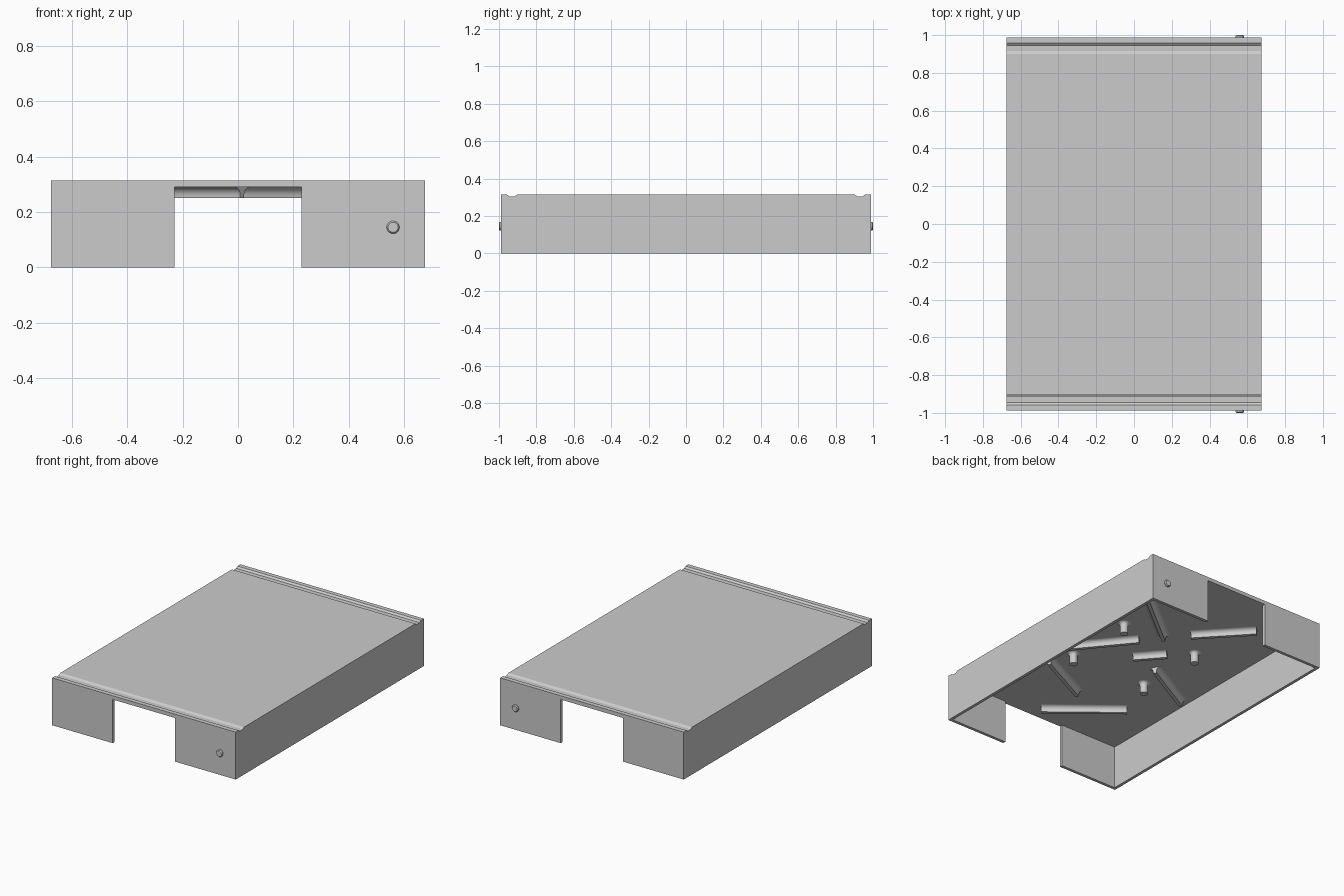
import bpy, bmesh
from math import sin, cos, pi, atan2, hypot, radians
from mathutils import Matrix, Vector

cube = bpy.data.objects.get("Cube")
if cube:
    bpy.data.objects.remove(cube, do_unlink=True)

grey = bpy.data.materials.new("plain_grey")
grey.use_nodes = True
grey.diffuse_color = (0.6, 0.6, 0.6, 1)
for node in grey.node_tree.nodes:
    if node.type == "BSDF_PRINCIPLED":
        node.inputs["Base Color"].default_value = grey.diffuse_color

HX, HY, TOP = 0.675, 0.988, 0.315     # outer half sizes and height
CEIL, WALL, GAP = 0.29, 0.02, 0.23    # underside of roof, wall, half opening


def finish(name, bm, matrix=Matrix()):
    bmesh.ops.recalc_face_normals(bm, faces=bm.faces)
    mesh = bpy.data.meshes.new(name)
    bm.to_mesh(mesh)
    bm.free()
    mesh.materials.append(grey)
    obj = bpy.data.objects.new(name, mesh)
    obj.matrix_world = matrix
    bpy.context.collection.objects.link(obj)
    return obj


def prism(name, points, direction, matrix=Matrix()):
    bm = bmesh.new()
    face = bm.faces.new([bm.verts.new(p) for p in points])
    new = bmesh.ops.extrude_face_region(bm, geom=[face])["geom"]
    verts = [g for g in new if isinstance(g, bmesh.types.BMVert)]
    bmesh.ops.translate(bm, vec=Vector(direction), verts=verts)
    return finish(name, bm, matrix)


def lathe(name, profile, matrix, steps=32):
    bm = bmesh.new()
    verts = [bm.verts.new((r, 0, z)) for r, z in profile]
    edges = [bm.edges.new(pair) for pair in zip(verts, verts[1:])]
    bmesh.ops.spin(bm, geom=verts + edges, axis=(0, 0, 1), cent=(0, 0, 0),
                   angle=2 * pi, steps=steps)
    bmesh.ops.remove_doubles(bm, verts=bm.verts, dist=0.0001)
    return finish(name, bm, matrix)


def smooth(obj):
    bpy.ops.object.select_all(action="DESELECT")
    obj.select_set(True)
    bpy.context.view_layer.objects.active = obj
    bpy.ops.object.shade_smooth_by_angle(angle=radians(35))


# Cover: side profile with a shallow groove near each end
groove = [(0.90, TOP), (0.915, TOP - 0.01), (0.945, TOP - 0.01), (0.958, TOP)]
half = groove + [(HY, TOP), (HY, 0)]
outline = half + [(-y, z) for y, z in reversed(half)]
cover = prism("cover", [(-HX, y, z) for y, z in outline], (2 * HX, 0, 0))

# Hollow the cover and open a notch in both end walls
ix, iy, out = HX - WALL, HY - WALL, HY + 0.1
quarter = [(ix, iy), (GAP, iy), (GAP, out)]
plan = quarter + [(-x, y) for x, y in reversed(quarter)]
plan += [(-x, -y) for x, y in plan]
cutter = prism("cavity_cutter", [(x, y, -0.1) for x, y in plan], (0, 0, CEIL + 0.1))
cutter.hide_render = True
mod = cover.modifiers.new("hollow", "BOOLEAN")
mod.operation = "DIFFERENCE"
mod.solver = "EXACT"
mod.object = cutter
bpy.context.view_layer.objects.active = cover
bpy.ops.object.modifier_apply(modifier=mod.name)
bpy.data.objects.remove(cutter, do_unlink=True)


# Flared foot shared by ribs and posts: (offset, height) from tip to ceiling
def flare(width, tip, radius, steps=8):
    arc = [(width + radius * (1 - cos(a)), CEIL - radius * (1 - sin(a)))
           for a in (i * pi / 2 / steps for i in range(steps + 1))]
    return [(width, tip)] + arc + [(width + radius, CEIL + 0.004)]


# Ribs under the roof: start and end on the plan
ribs = [((-0.11, 0.42), (-0.39, 0.72)),
        ((0.42, -0.22), (0.10, 0.17)),
        ((-0.01, -0.02), (-0.15, 0.14)),
        ((0.015, -0.88), (-0.40, -0.545)),
        ((0.38, 0.59), (0.0, 0.285)),
        ((0.36, -0.39), (-0.03, -0.585)),
        ((-0.21, -0.05), (-0.60, -0.265))]
side = flare(0.011, 0.25, 0.03)
section = side + [(-t, z) for t, z in reversed(side)]
for i, (a, b) in enumerate(ribs):
    dx, dy = b[0] - a[0], b[1] - a[1]
    place = Matrix.Translation((*a, 0)) @ Matrix.Rotation(atan2(dy, dx), 4, "Z")
    smooth(prism(f"rib_{i + 1}", [(0, t, z) for t, z in section],
                 (hypot(dx, dy), 0, 0), place))

# Round posts under the roof
post = flare(0.025, 0.215, 0.02)
post = [(0, post[0][1])] + post + [(0, post[-1][1])]
for sx in (-1, 1):
    for sy in (-1, 1):
        name = f"post_{'back' if sy > 0 else 'front'}_{'left' if sx > 0 else 'right'}"
        smooth(lathe(name, post, Matrix.Translation((sx * 0.285, sy * 0.245, 0))))

# Small buttons on both end walls
button = [(0, -0.004), (0.023, -0.004), (0.023, 0.006), (0.018, 0.012), (0, 0.012)]
for sy, name in ((-1, "front_button"), (1, "back_button")):
    turn = Matrix.Rotation(-sy * pi / 2, 4, "X")
    smooth(lathe(name, button, Matrix.Translation((0.56, sy * HY, 0.145)) @ turn))
